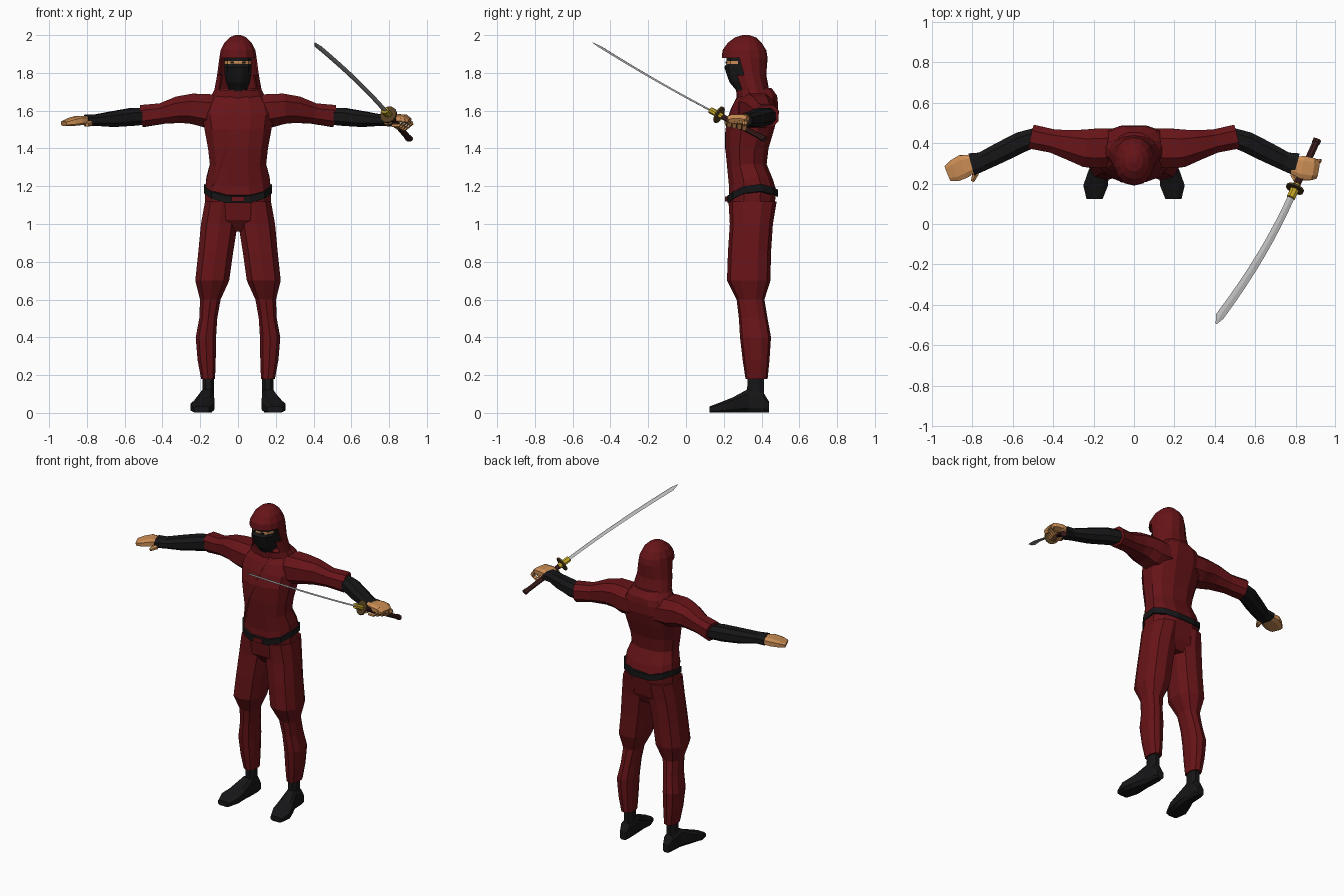
import bpy, bmesh, math
from mathutils import Vector as V
from mathutils.bvhtree import BVHTree

if "Cube" in bpy.data.objects:
    bpy.data.objects.remove(bpy.data.objects["Cube"])


def material(name, r, g, b):
    m = bpy.data.materials.new(name)
    m.use_nodes = True
    m.diffuse_color = (r, g, b, 1)
    m.node_tree.nodes["Principled BSDF"].inputs["Base Color"].default_value = (r, g, b, 1)
    return m


RED = material("dark red cloth", .135, .007, .009)
BLACK = material("black cloth", .008, .008, .009)
SKIN = material("skin", .6, .27, .09)
STEEL = material("blade steel", .48, .48, .48)
GOLD = material("gold", .55, .38, .02)
GRIP = material("grip brown", .045, .012, .012)
GUARD = material("guard bronze", .09, .05, .015)


def finish(name, bm, *mats):
    bmesh.ops.recalc_face_normals(bm, faces=bm.faces)
    me = bpy.data.meshes.new(name)
    bm.to_mesh(me)
    for m in mats:
        me.materials.append(m)
    ob = bpy.data.objects.new(name, me)
    bpy.context.collection.objects.link(ob)
    return ob


def spow(v, p):
    return math.copysign(abs(v) ** p, v)


def skin_rings(rings, n=8, p=.8, turn=0.5):
    """Closed tube through rings given as (centre, axis, axis)."""
    bm = bmesh.new()
    loops = []
    for c, u, w in rings:
        angles = [2 * math.pi * (i + turn) / n for i in range(n)]
        loops.append([bm.verts.new(V(c) + V(u) * spow(math.cos(a), p) + V(w) * spow(math.sin(a), p))
                      for a in angles])
    for a, b in zip(loops, loops[1:]):
        for i in range(n):
            j = (i + 1) % n
            bm.faces.new((a[i], a[j], b[j], b[i]))
    bm.faces.new(loops[0])
    bm.faces.new(loops[-1])
    return bm


def stack(rows, xc=None):
    """Horizontal rings from (z, x min, x max, y front, y back)."""
    return [(((a + b) / 2, (f + k) / 2, z), ((b - a) / 2, 0, 0), (0, (k - f) / 2, 0))
            for z, a, b, f, k in rows]


def sym(rows):
    return stack([(z, -h, h, f, k) for z, h, f, k in rows])


def path(rows, s=1):
    """Rings square to a path from (x, y, z, side radius, height radius)."""
    pts = [V((s * r[0], r[1], r[2])) for r in rows]
    out = []
    for i, r in enumerate(rows):
        t = pts[min(i + 1, len(pts) - 1)] - pts[max(i - 1, 0)]
        side = t.cross(V((0, 0, 1))).normalized()
        out.append((pts[i], side * r[3], side.cross(t).normalized() * r[4]))
    return out


def dip(bm, low, high):
    """Lift the waistline over the hips; fades out at the far height."""
    for v in bm.verts:
        t = (v.co.y - .22) / .26
        w = max(0, min(1, (high - v.co.z) / (high - low)))
        v.co.z += w * t * (.21 - .175 * t)
    return bm


# Tunic, belt and hips
tunic = dip(skin_rings(sym([
    (1.13, .178, .222, .485), (1.19, .172, .225, .465), (1.3, .153, .215, .43),
    (1.4, .163, .205, .44), (1.5, .182, .205, .47), (1.58, .195, .225, .49),
    (1.64, .18, .25, .49), (1.68, .14, .275, .485), (1.72, .09, .3, .455)]), 12), 1.18, 1.35)
chest = BVHTree.FromBMesh(tunic)
finish("tunic", tunic, RED)
finish("belt", dip(skin_rings(sym([(1.112, .184, .215, .49), (1.15, .186, .214, .49)]), 12), 1.2, 1.35), BLACK)
finish("belt_knot", skin_rings(sym([(1.118, .035, .207, .23), (1.145, .035, .207, .23)]), 4, .1), RED)
finish("hips", dip(skin_rings(sym([(.96, .1, .28, .43), (1.02, .18, .235, .46), (1.12, .178, .222, .48)]),
                              12), 1.12, 1.03), RED)

# Overlapping tunic edge across the chest
edge = []
for i in range(8):
    k = i / 7
    hit = chest.ray_cast(V((.035 - .165 * k, -1, 1.67 - .47 * k)), V((0, 1, 0)))[0]
    if hit:
        edge.append((hit, (.007, 0, .002), (0, .004, 0)))
finish("tunic_edge", skin_rings(edge, 4), RED)

# Hood with an open front
hood = skin_rings(sym([
    (1.65, .16, .27, .48), (1.71, .128, .265, .44), (1.79, .113, .235, .425), (1.88, .101, .19, .432),
    (1.92, .094, .193, .425), (1.96, .074, .222, .4), (1.988, .045, .26, .37), (2.0, .015, .3, .335)]), 14, .95)
opening = [f for f in hood.faces if 1.7 < f.calc_center_median().z < 1.88
           and f.calc_center_median().y < .275]
bmesh.ops.delete(hood, geom=opening, context='FACES')
ob = finish("hood", hood, RED)
mod = ob.modifiers.new("cloth thickness", 'SOLIDIFY')
mod.thickness = .012

# Masked face with a bare strip at the eyes
face = skin_rings(sym([
    (1.66, .05, .29, .4), (1.715, .05, .258, .4), (1.75, .065, .228, .4), (1.8, .074, .21, .4),
    (1.832, .075, .2, .4), (1.848, .074, .213, .4), (1.862, .074, .213, .4), (1.9, .07, .21, .4)]), 12, .8)
for f in face.faces:
    c = f.calc_center_median()
    f.material_index = int(1.848 < c.z < 1.862 and c.y < .26)
finish("masked_face", face, BLACK, SKIN)
for s in (-1, 1):
    finish("eye", skin_rings(stack([(1.851, s * .03 - .01, s * .03 + .01, .21, .218),
                                    (1.859, s * .03 - .01, s * .03 + .01, .21, .218)]), 4, .3), BLACK)

for s, side in ((1, "left"), (-1, "right")):
    # Arm: sleeve, then wrapped forearm
    finish(side + "_sleeve", skin_rings(path([
        (.08, .38, 1.595, .1, .085), (.17, .375, 1.6, .105, .095), (.24, .375, 1.61, .1, .085),
        (.31, .39, 1.605, .08, .075), (.4, .41, 1.585, .062, .058), (.505, .432, 1.572, .064, .062)], s),
        8), RED)
    finish(side + "_forearm", skin_rings(path([
        (.47, .435, 1.572, .048, .046), (.56, .405, 1.567, .055, .05), (.66, .355, 1.555, .054, .044),
        (.75, .31, 1.55, .05, .032), (.805, .295, 1.548, .06, .033)], s), 8), BLACK)

    # Trouser leg
    rows = [(1.12, -.01, .178, .225, .48), (1.0, -.002, .2, .232, .46), (.85, .022, .214, .222, .45),
            (.7, .043, .23, .217, .447), (.6, .09, .203, .268, .415), (.5, .108, .207, .28, .432),
            (.4, .114, .226, .286, .45), (.28, .116, .216, .3, .442), (.18, .12, .197, .315, .432)]
    rows = [(z, min(s * a, s * b), max(s * a, s * b), f, k) for z, a, b, f, k in rows]
    finish(side + "_trouser_leg", skin_rings(stack(rows), 10), RED)

    # Ankle and foot, toes turned slightly out
    rows = [(.22, .126, .188, .325, .415), (.11, .126, .19, .32, .415), (.03, .13, .195, .31, .435)]
    rows = [(z, min(s * a, s * b), max(s * a, s * b), f, k) for z, a, b, f, k in rows]
    finish(side + "_ankle", skin_rings(stack(rows), 8), BLACK)
    finish(side + "_foot", skin_rings([
        ((s * x, y, h / 2), (w, 0, 0), (0, 0, h / 2)) for y, x, w, h in
        [(.44, .16, .024, .06), (.41, .16, .035, .11), (.33, .163, .038, .13),
         (.25, .178, .055, .085), (.19, .19, .064, .06), (.125, .195, .042, .035)]], 8, .55), BLACK)

# Open right hand
finish("right_hand", skin_rings(path([
    (-.785, .305, 1.548, .042, .024), (-.845, .285, 1.548, .062, .026), (-.885, .265, 1.54, .058, .022),
    (-.922, .25, 1.532, .042, .014)]), 8, .6), SKIN)
finish("right_thumb", skin_rings(path([
    (-.8, .28, 1.54, .02, .018), (-.785, .245, 1.532, .017, .016), (-.80, .212, 1.525, .01, .01)]), 6), SKIN)

# Katana axis from pommel to the start of the blade
butt, neck = V((.905, .412, 1.452)), V((.797, .175, 1.578))
axis = (neck - butt).normalized()
flat = axis.cross(V((0, 0, 1))).normalized()
up = flat.cross(axis)


def rod(name, a, b, r, mat, n=8, thin=.75):
    finish(name, skin_rings([(c, flat * r, up * r * thin) for c in (a, b)], n, 1), mat)


rod("sword_grip", butt, neck, .019, GRIP)
rod("sword_pommel", butt - axis * .006, butt + axis * .012, .022, GRIP)
rod("sword_guard", neck - axis * .005, neck + axis * .005, .047, GUARD, 12, 1)
rod("sword_collar", neck, neck + axis * .055, .023, GOLD)
rod("sword_grip_ring", neck - axis * .025, neck, .022, GOLD)

# Curved blade swept along a quadratic path
start, mid, tip = neck + axis * .03, V((.648, -.165, 1.755)), V((.4, -.49, 1.96))
across = (tip - start).cross(V((0, 0, 1))).normalized()
thick = across.cross(tip - start).normalized()
rings = []
for i in range(9):
    k = i / 8 * .95
    c = start * (1 - k) ** 2 + mid * 2 * k * (1 - k) + tip * k ** 2
    rings.append((c, across * (.017 + .005 * k), thick * .005))
rings.append((tip - across * .008, across * .003, thick * .001))
finish("sword_blade", skin_rings(rings, 4, 1, 0), STEEL)

# Left hand closed round the grip
finish("left_palm", skin_rings(path([
    (.785, .292, 1.55, .044, .026), (.835, .28, 1.56, .06, .024), (.885, .272, 1.558, .058, .022),
    (.908, .268, 1.545, .045, .015)]), 8, .6), SKIN)
for i in range(4):
    o = V((.012, .027, -.006)) * (i - 1.5)
    pts = [(.89, .27, 1.555), (.9, .27, 1.532), (.875, .268, 1.513), (.835, .268, 1.513)]
    finish("left_finger", skin_rings([
        (V(c) + o, V((.3, 1, 0)) * .0135, w) for c, w in
        zip(pts, [(.015, 0, 0), (.011, 0, .006), (.006, 0, .011), (0, 0, .009)])], 6), SKIN)
finish("left_thumb", skin_rings(path([
    (.8, .275, 1.54, .02, .018), (.79, .24, 1.535, .017, .016), (.805, .208, 1.54, .011, .011)]), 6), SKIN)
